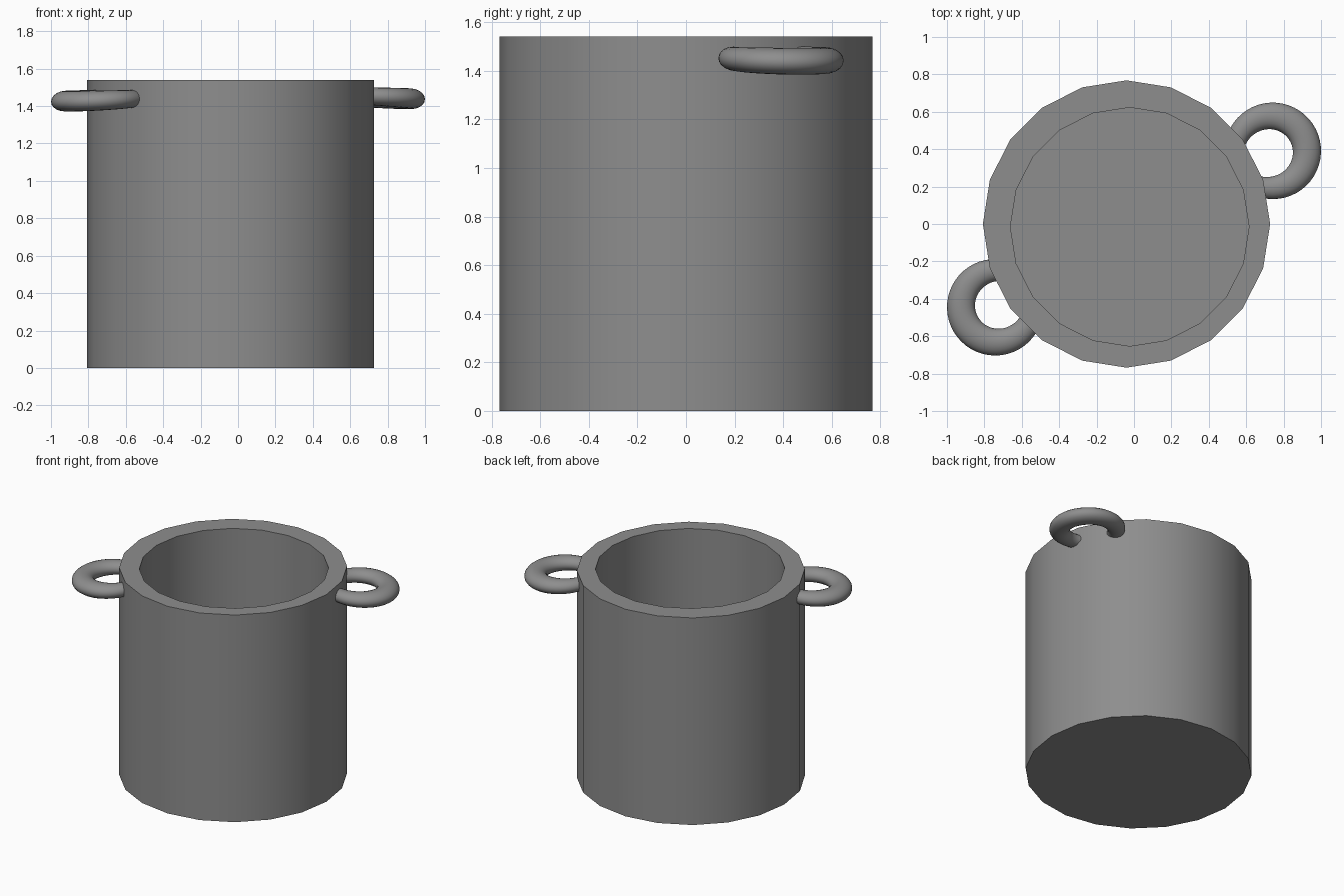
import bpy, bmesh
from math import sin, cos, pi, radians

if "Cube" in bpy.data.objects:
    bpy.data.objects.remove(bpy.data.objects["Cube"])

SIDES = 20

# Dark grey metal
metal = bpy.data.materials.new("dark_grey")
metal.diffuse_color = (0.27, 0.27, 0.27, 1)
metal.use_nodes = True
metal.node_tree.nodes["Principled BSDF"].inputs["Base Color"].default_value = metal.diffuse_color


def make_object(name, bm, angle):
    bmesh.ops.recalc_face_normals(bm, faces=bm.faces)
    mesh = bpy.data.meshes.new(name)
    bm.to_mesh(mesh)
    bm.free()
    mesh.materials.append(metal)
    obj = bpy.data.objects.new(name, mesh)
    bpy.context.collection.objects.link(obj)
    bpy.ops.object.select_all(action='DESELECT')
    obj.select_set(True)
    bpy.context.view_layer.objects.active = obj
    bpy.ops.object.shade_smooth_by_angle(angle=radians(angle))
    return obj


def skin(bm, rings):
    """Bridge consecutive rings of points and cap both ends."""
    loops = [[bm.verts.new(p) for p in ring] for ring in rings]
    for a, b in zip(loops, loops[1:]):
        n = len(a)
        for i in range(n):
            j = (i + 1) % n
            bm.faces.new((a[i], a[j], b[j], b[i]))
    bm.faces.new(loops[0])
    bm.faces.new(loops[-1])


def circle(cx, cy, r, z):
    return [(cx + r * cos(2 * pi * i / SIDES), cy + r * sin(2 * pi * i / SIDES), z)
            for i in range(SIDES)]


# Pot body: outer wall, rim, slightly off-centre inner wall and floor
OUTER, INNER = (-0.04, 0.0, 0.768), (-0.023, -0.015, 0.638)
bm = bmesh.new()
skin(bm, [circle(*OUTER, 0), circle(*OUTER, 1.54),
          circle(*INNER, 1.54), circle(*INNER, 0.13)])
make_object("pot_body", bm, 30)


def handle(name, cx, cy, cz, outward, steps=40, sides=20):
    """Drooping C-shaped ring, tapering to ends buried in the pot wall."""
    rings = []
    for s in range(steps + 1):
        t = 2 * s / steps - 1
        ang = radians(outward + 145 * t)
        taper = t * t
        major = 0.184 + 0.019 * taper
        wide, high = 0.076 - 0.024 * taper, 0.055 - 0.011 * taper
        ring = []
        for k in range(sides):
            a = 2 * pi * k / sides
            r = major + wide * cos(a)
            droop = -0.045 * r * cos(ang - radians(outward))
            ring.append((cx + r * cos(ang), cy + r * sin(ang),
                         cz + droop + high * sin(a)))
        rings.append(ring)
    bm = bmesh.new()
    skin(bm, rings)
    make_object(name, bm, 40)


# Side handles on opposite sides of the rim
handle("right_handle", 0.74, 0.39, 1.447, 27)
handle("left_handle", -0.74, -0.444, 1.434, 211)
